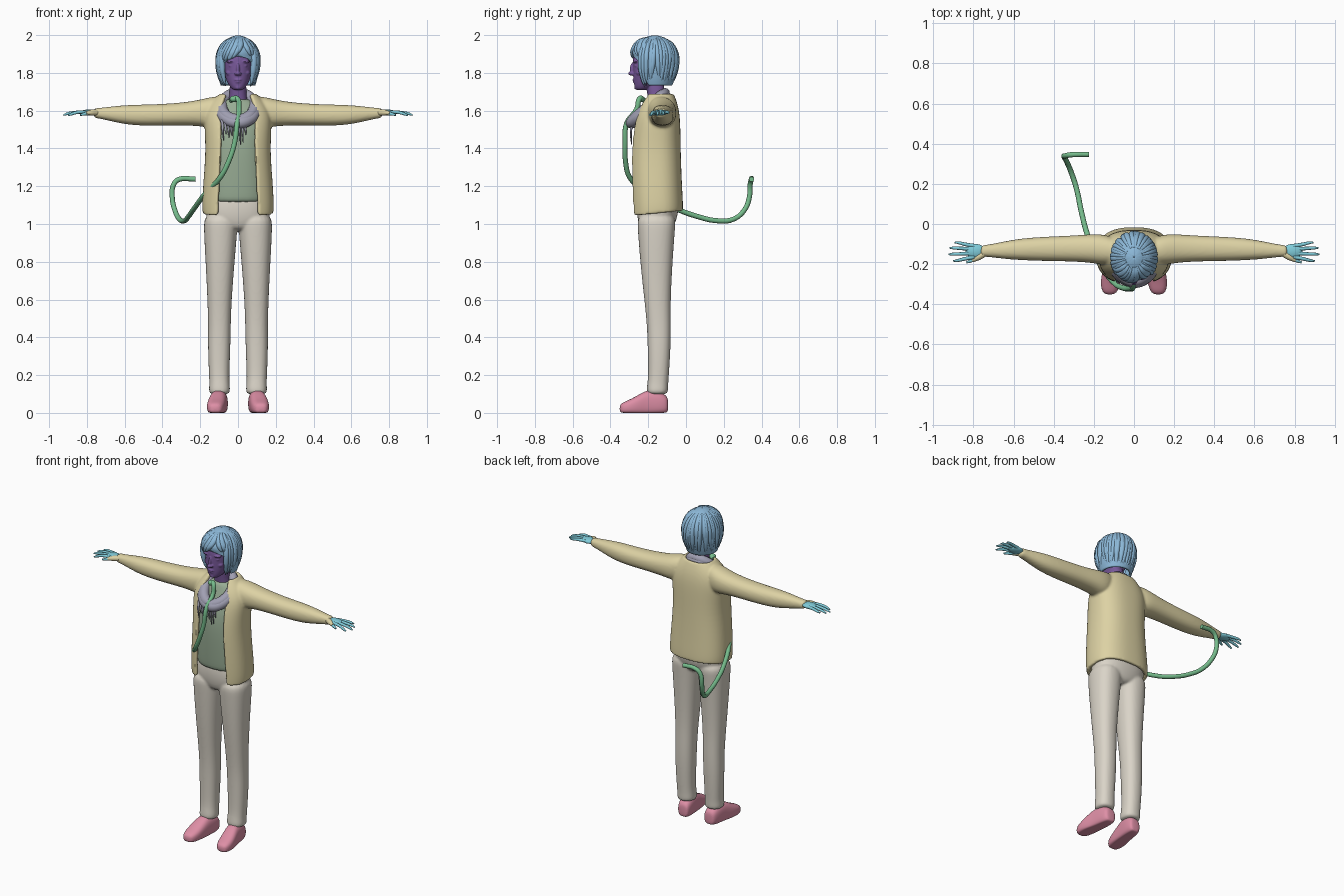
import bpy, bmesh, math, random
from mathutils import Matrix, Vector

random.seed(4)
cube = bpy.data.objects.get("Cube")
if cube:
    bpy.data.objects.remove(cube, do_unlink=True)


def material(name, hexcode):
    srgb = [int(hexcode[i:i + 2], 16) / 255 for i in (0, 2, 4)]
    col = [((c + .055) / 1.055) ** 2.4 for c in srgb] + [1]
    m = bpy.data.materials.new(name)
    m.use_nodes = True
    m.diffuse_color = col
    m.node_tree.nodes["Principled BSDF"].inputs["Base Color"].default_value = col
    return m


HAIR = material("hair blue", "8CB8D8")
SKIN = material("skin purple", "7A5A9C")
JACKET = material("jacket sand", "DDD2A4")
SHIRT = material("shirt sage", "98AC94")
SCARF = material("scarf grey", "A09FB2")
PANTS = material("trouser cream", "DAD4C8")
SHOE = material("shoe pink", "DE8FA6")
HAND = material("hand cyan", "80CCDA")
TUBE = material("tube green", "76BC8C")


def finish(name, mat, bm, mirror=False, subsurf=2, thick=0):
    bmesh.ops.remove_doubles(bm, verts=bm.verts, dist=.0005)
    bmesh.ops.recalc_face_normals(bm, faces=bm.faces)
    me = bpy.data.meshes.new(name)
    bm.to_mesh(me)
    bm.free()
    me.materials.append(mat)
    for p in me.polygons:
        p.use_smooth = True
    ob = bpy.data.objects.new(name, me)
    bpy.context.collection.objects.link(ob)
    if subsurf:
        ob.modifiers.new("subsurf", "SUBSURF").levels = subsurf
    if thick:
        sol = ob.modifiers.new("solidify", "SOLIDIFY")
        sol.thickness, sol.offset = thick, 0
    if mirror:
        ob.modifiers.new("mirror", "MIRROR").use_mirror_merge = False
    return ob


def loft(bm, rings, axis="z", n=20, power=2.3):
    """Skin of rings (position, centre u, centre v, radius u, radius v, front gap in degrees)."""
    place = {"z": lambda t, u, v: (u, v, t), "x": lambda t, u, v: (t, u, v),
             "y": lambda t, u, v: (u, t, max(v, 0))}[axis]
    is_open = len(rings[0]) > 5
    loops = []
    for t, cu, cv, ru, rv, *gap in rings:
        g = math.radians(gap[0]) if gap else 0
        span = (math.tau - 2 * g) / (n - 1 if is_open else n)
        loop = []
        for i in range(n):
            a = -math.pi / 2 + g + i * span
            c, s = math.cos(a), math.sin(a)
            u = cu + ru * math.copysign(abs(c) ** (2 / power), c)
            v = cv + rv * math.copysign(abs(s) ** (2 / power), s)
            loop.append(bm.verts.new(place(t, u, v)))
        loops.append(loop)
    for a, b in zip(loops, loops[1:]):
        for i in range(n - 1 if is_open else n):
            j = (i + 1) % n
            bm.faces.new((a[i], a[j], b[j], b[i]))
    if not is_open:
        bm.faces.new(loops[0])
        bm.faces.new(loops[-1])
    return bm


def ball(bm, loc, scale):
    m = Matrix.Translation(loc) @ Matrix.Diagonal((*scale, 1))
    bmesh.ops.create_uvsphere(bm, u_segments=16, v_segments=10, radius=1, matrix=m)


def tubes(name, mat, paths, bevel=1, closed=False, mirror=False):
    """Round tubes; each path is a list of (point, radius)."""
    cu = bpy.data.curves.new(name, "CURVE")
    cu.dimensions, cu.bevel_depth, cu.bevel_resolution = "3D", bevel, 3
    cu.resolution_u, cu.use_fill_caps = 5, True
    for path in paths:
        sp = cu.splines.new("BEZIER")
        sp.bezier_points.add(len(path) - 1)
        sp.use_cyclic_u = closed
        for bp, (co, r) in zip(sp.bezier_points, path):
            bp.co, bp.radius = co, r
            bp.handle_left_type = bp.handle_right_type = "AUTO"
    cu.materials.append(mat)
    ob = bpy.data.objects.new(name, cu)
    bpy.context.collection.objects.link(ob)
    if mirror:
        ob.modifiers.new("mirror", "MIRROR").use_mirror_merge = False
    return ob


def to_mesh(obs):
    bpy.ops.object.select_all(action="DESELECT")
    for ob in obs:
        ob.select_set(True)
    bpy.context.view_layer.objects.active = obs[0]
    bpy.ops.object.convert(target="MESH")


def fuse(name, obs, voxel, relax):
    """Melt overlapping parts into one smooth skin."""
    to_mesh(obs)
    if len(obs) > 1:
        bpy.ops.object.join()
    ob = bpy.context.view_layer.objects.active
    ob.name = name
    rm = ob.modifiers.new("remesh", "REMESH")
    rm.mode, rm.voxel_size, rm.use_smooth_shade = "VOXEL", voxel, True
    ob.modifiers.new("relax", "SMOOTH").iterations = relax


# Jacket: shell open at the front, plus sleeves
bm = loft(bmesh.new(), [
    (1.055, 0, -.155, .176, .128, 31), (1.1, 0, -.156, .18, .13, 31), (1.22, 0, -.162, .173, .129, 30),
    (1.38, 0, -.166, .16, .127, 29), (1.5, 0, -.16, .166, .12, 27), (1.58, 0, -.152, .168, .108, 28),
    (1.64, 0, -.145, .135, .088, 32), (1.685, 0, -.14, .085, .065, 40)], n=32, power=2.5)
for v in bm.verts:
    if v.co.z < 1.1:
        v.co.z += .1 * (v.co.y + .17)
body = finish("jacket", JACKET, bm, thick=.022)
sleeve = finish("sleeve", JACKET, loft(bmesh.new(), [
    (.07, -.135, 1.61, .055, .068), (.14, -.13, 1.59, .078, .085), (.2, -.122, 1.588, .073, .07),
    (.3, -.122, 1.582, .065, .06), (.45, -.124, 1.576, .061, .057), (.56, -.126, 1.577, .055, .055),
    (.64, -.13, 1.581, .045, .045), (.71, -.133, 1.585, .033, .032), (.75, -.134, 1.587, .029, .027),
    (.765, -.135, 1.588, .027, .025)], "x"), mirror=True)
fuse("jacket", [body, sleeve], .007, 6)
tubes("cuff_thumb_sleeve", JACKET, [[((.74, -.142, 1.59), .018), ((.775, -.165, 1.59), .016),
      ((.805, -.182, 1.586), .009)]], mirror=True)

# Shirt
finish("shirt", SHIRT, loft(bmesh.new(), [
    (1.11, 0, -.155, .15, .112), (1.13, 0, -.157, .158, .116), (1.25, 0, -.163, .152, .116),
    (1.4, 0, -.167, .142, .116), (1.5, 0, -.163, .145, .108), (1.58, 0, -.152, .14, .09),
    (1.64, 0, -.15, .1, .068), (1.665, 0, -.15, .065, .055)]))

# Trousers: two legs and a pelvis
leg = finish("leg", PANTS, loft(bmesh.new(), [
    (.095, .098, -.152, .052, .054), (.12, .098, -.152, .057, .058), (.15, .098, -.15, .054, .056),
    (.2, .1, -.145, .054, .055), (.34, .1, -.142, .06, .061), (.46, .098, -.143, .06, .064),
    (.58, .098, -.15, .064, .069), (.72, .096, -.155, .072, .08), (.86, .094, -.157, .082, .091),
    (.98, .092, -.157, .09, .1), (1.06, .09, -.155, .09, .106)]), mirror=True)
pelvis = finish("pelvis", PANTS, loft(bmesh.new(), [
    (.96, 0, -.155, .09, .075), (1.0, 0, -.155, .155, .098), (1.06, 0, -.15, .178, .112),
    (1.12, 0, -.15, .162, .11), (1.16, 0, -.15, .15, .1)]))
fuse("trousers", [leg, pelvis], .007, 5)

# Shoes
finish("shoes", SHOE, loft(bmesh.new(), [
    (-.094, .092, .04, .026, .032), (-.105, .094, .045, .04, .05), (-.15, .098, .052, .046, .066),
    (-.205, .104, .052, .046, .07), (-.245, .111, .042, .049, .058), (-.29, .117, .032, .05, .042),
    (-.33, .12, .026, .042, .032), (-.352, .121, .022, .024, .02)], "y", power=2.6), mirror=True)

# Head, neck and facial features
bm = loft(bmesh.new(), [
    (1.708, 0, -.238, .022, .022), (1.718, 0, -.23, .037, .042), (1.745, 0, -.212, .056, .064),
    (1.78, 0, -.195, .07, .085), (1.83, 0, -.182, .079, .1), (1.88, 0, -.175, .084, .11),
    (1.93, 0, -.17, .078, .098), (1.97, 0, -.17, .05, .06)], power=2.1)
loft(bm, [(1.58, 0, -.145, .07, .05), (1.64, 0, -.15, .05, .048), (1.7, 0, -.16, .044, .047),
          (1.78, 0, -.17, .045, .05)])
skull = finish("head", SKIN, bm)
bm = bmesh.new()
ball(bm, (0, -.289, 1.797), (.014, .017, .011))
ball(bm, (0, -.284, 1.82), (.009, .014, .032))
ball(bm, (0, -.272, 1.763), (.022, .012, .006))
ball(bm, (0, -.268, 1.752), (.018, .013, .007))
ball(bm, (0, -.255, 1.723), (.02, .02, .014))
for s in (-1, 1):
    ball(bm, (s * .011, -.284, 1.795), (.008, .01, .008))
    ball(bm, (s * .035, -.265, 1.86), (.027, .016, .008))
    ball(bm, (s * .034, -.261, 1.838), (.016, .012, .009))
    ball(bm, (s * .04, -.243, 1.8), (.024, .022, .018))
fuse("head", [skull, finish("features", SKIN, bm, subsurf=0)], .004, 2)

# Hair: cap open around the face, overlaid with tapering locks
CAP = [(1.735, 0, -.165, .085, .085, 68), (1.77, 0, -.167, .096, .102, 64), (1.82, 0, -.168, .103, .114, 58),
       (1.865, 0, -.169, .104, .118, 48), (1.9, 0, -.169, .1, .116, 0), (1.935, 0, -.169, .088, .103, 0),
       (1.968, 0, -.168, .062, .075, 0), (1.988, 0, -.166, .028, .034, 0), (1.992, 0, -.166, .002, .002, 0)]
finish("hair_cap", HAIR, loft(bmesh.new(), CAP, n=28, power=2), thick=.014)


def on_cap(az, z):
    z = max(z, CAP[0][0])
    for a, b in zip(CAP, CAP[1:]):
        if z <= b[0]:
            f = (z - a[0]) / (b[0] - a[0])
            cy, rx, ry = (a[k] + f * (b[k] - a[k]) for k in (2, 3, 4))
            return rx * math.sin(az), cy - ry * math.cos(az)


locks = []
for i in range(44):
    deg = -180 + i * 360 / 44 + random.uniform(-3, 3)
    front = abs(deg) < 52
    if front:
        hem = 1.875 + .0006 * deg + random.uniform(-.012, .012)
        drift = -28 if deg < 22 else 18
    elif abs(deg) < 85:
        hem, drift = 1.725 + random.uniform(-.01, .025), -6 * math.copysign(1, deg)
    else:
        hem, drift = 1.745 + random.uniform(-.012, .02), random.uniform(-12, 12)
    path = []
    for f, r in ((0, .008), (.2, .014), (.45, .017), (.7, .016), (.9, .009), (1, .001)):
        z = 1.982 + (hem - 1.982) * f ** 1.25
        path.append(((*on_cap(math.radians(deg + drift * f * f), z), z), r))
    locks.append(path)
tubes("hair_locks", HAIR, locks)

# Scarf: two wraps, and a fringe on the chest
wraps = []
for grow, lift, thick in ((0, 0, .027), (.008, -.014, .025)):
    wrap = []
    for i in range(14):
        a = math.tau * i / 14
        front = (1 - math.sin(a)) / 2
        wrap.append((((.086 + grow) * math.cos(a), -.196 + (.084 + grow) * math.sin(a),
                      1.622 + lift + .072 * math.sin(a)), thick + .006 * front + random.uniform(-.002, .002)))
    wraps.append(wrap)
tubes("scarf", SCARF, wraps, closed=True)
fringe = []
for i in range(9):
    x = -.085 + i * .015
    end = 1.45 + random.uniform(-.035, .03)
    fringe.append([((x, -.275, 1.55), .008), ((x + .004, -.291, 1.5), .006), ((x + .008, -.289, end), .002)])
tubes("scarf_fringe", SCARF, fringe)

# Hands
bm = bmesh.new()
ball(bm, (.79, -.135, 1.59), (.05, .036, .016))
finish("palms", HAND, bm, mirror=True, subsurf=0)
fingers = []
for y, spread, tip, drop in ((-.164, -.02, .9, .016), (-.145, -.006, .924, .014),
                             (-.126, .007, .918, .01), (-.109, .017, .893, .004)):
    fingers.append([((.795, y, 1.592), .01), ((.845, y + spread * .5, 1.592), .009),
                    ((tip - .02, y + spread * .9, 1.592 - drop * .6), .0075),
                    ((tip, y + spread, 1.59 - drop), .004)])
fingers.append([((.77, -.15, 1.588), .012), ((.805, -.18, 1.584), .0095), ((.835, -.192, 1.577), .005)])
tubes("fingers", HAND, fingers, mirror=True)

# Hanging tube running from the neck, round the hip and out behind
route = [(-.04, -.222, 1.655), (-.005, -.245, 1.665), (.005, -.26, 1.61), (-.005, -.315, 1.53),
         (-.018, -.322, 1.43), (-.05, -.32, 1.33), (-.095, -.297, 1.245), (-.17, -.2, 1.165),
         (-.23, -.06, 1.085), (-.262, .06, 1.04), (-.285, .17, 1.017), (-.31, .25, 1.025),
         (-.335, .31, 1.075), (-.348, .335, 1.14), (-.34, .34, 1.21), (-.315, .345, 1.235), (-.225, .347, 1.237)]
tubes("tube", TUBE, [[(p, .0135) for p in route]])
bm = bmesh.new()
ball(bm, (-.022, -.24, 1.662), (.022, .018, .017))
finish("tube_knot", TUBE, bm, subsurf=0)

# Turn curves into meshes
to_mesh([o for o in bpy.context.scene.objects if o.type == "CURVE"])
